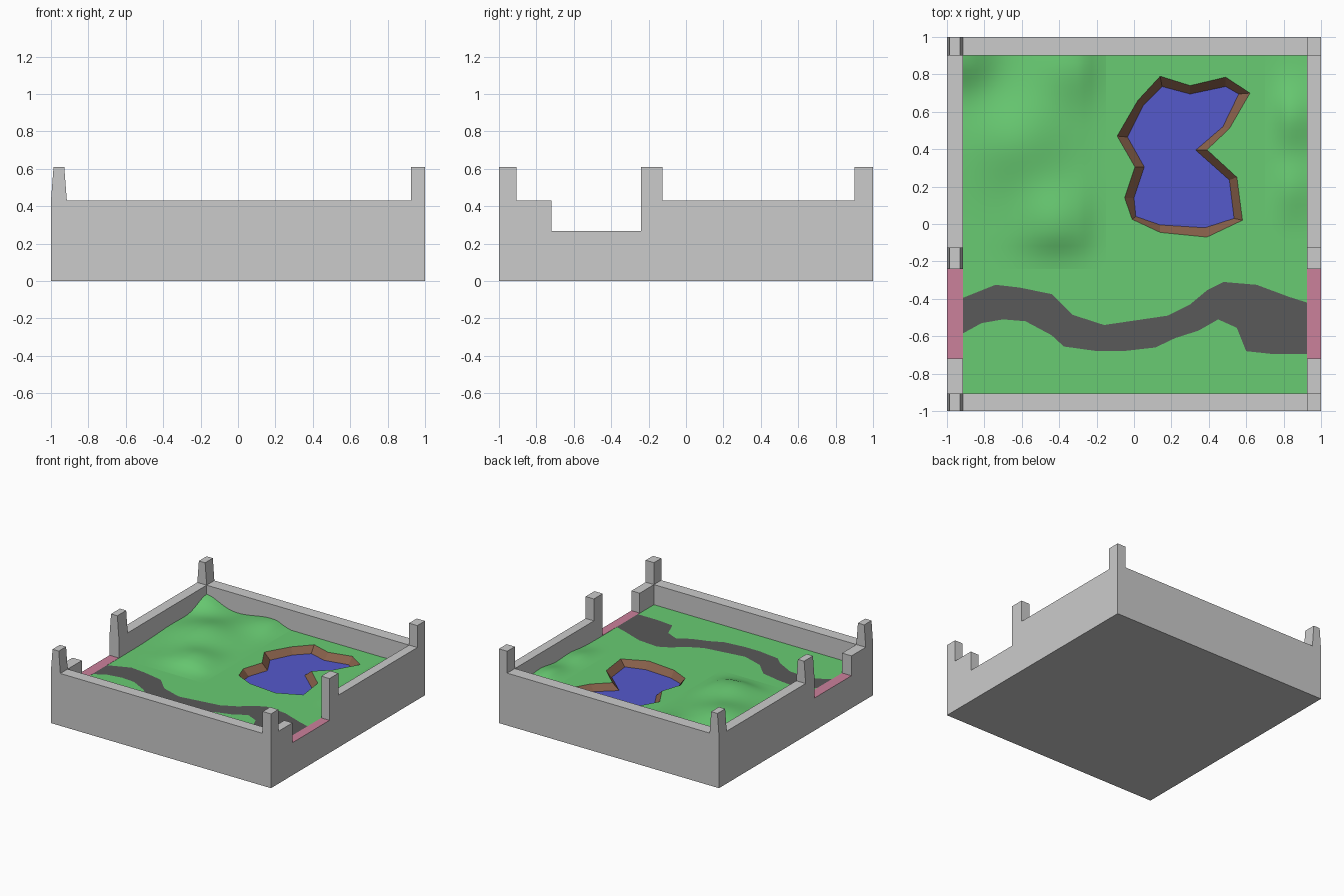
import bpy, bmesh
from math import exp

if "Cube" in bpy.data.objects:
    bpy.data.objects.remove(bpy.data.objects["Cube"])

GROUND, WATER, SILL, WALL, POST = 0.265, 0.215, 0.267, 0.43, 0.61


def material(name, rgb):
    m = bpy.data.materials.new(name)
    m.diffuse_color = (*rgb, 1)
    m.use_nodes = True
    m.node_tree.nodes["Principled BSDF"].inputs["Base Color"].default_value = m.diffuse_color
    return m


green = material("grass", (0.14, 0.60, 0.17))
blue = material("water", (0.09, 0.10, 0.60))
brown = material("earth", (0.25, 0.12, 0.07))
pink = material("sill", (0.60, 0.22, 0.33))
dark = material("asphalt", (0.10, 0.10, 0.10))


def finish(name, bm, mats=()):
    me = bpy.data.meshes.new(name)
    bm.to_mesh(me)
    bm.free()
    for m in mats:
        me.materials.append(m)
    ob = bpy.data.objects.new(name, me)
    bpy.context.collection.objects.link(ob)
    return ob


def box(name, x0, x1, y0, y1, z0, z1, taper=0.0):
    """Box with optional x taper at the top."""
    bm = bmesh.new()
    bmesh.ops.create_cube(bm, size=1)
    for v in bm.verts:
        t = taper if v.co.z > 0 else 0
        v.co = (x1 - t if v.co.x > 0 else x0 + t,
                y1 if v.co.y > 0 else y0,
                z1 if v.co.z > 0 else z0)
    return finish(name, bm)


def fill(name, loops, z, mat):
    """Flat sheet bounded by an outline and optional hole outlines."""
    bm = bmesh.new()
    edges = []
    for loop in loops:
        vs = [bm.verts.new((x, y, z)) for x, y in loop]
        edges += [bm.edges.new((vs[i - 1], vs[i])) for i in range(len(vs))]
    bmesh.ops.triangle_fill(bm, use_beauty=True, use_dissolve=False,
                            edges=edges, normal=(0, 0, 1))
    for f in bm.faces:
        f.normal_update()
        if f.normal.z < 0:
            f.normal_flip()
    return finish(name, bm, [mat])


# Base slab and long walls
box("base_slab", -0.95, 0.95, -0.95, 0.95, 0, 0.18)
box("front_wall", -1, 1, -1, -0.905, 0, WALL)
box("back_wall", -1, 1, 0.9, 1, 0, WALL)

# Side walls with gate openings, pink sills and raised posts
for side, x0, x1, taper in (("left", -1, -0.915, 0.014), ("right", 0.925, 1, 0)):
    box(side + "_wall_stub", x0, x1, -0.905, -0.72, 0, WALL)
    box(side + "_wall", x0, x1, -0.24, 0.9, 0, WALL)
    gate = box(side + "_gate_sill", x0, x1, -0.72, -0.24, 0, SILL)
    gate.data.materials.append(None)
    gate.data.materials.append(pink)
    for p in gate.data.polygons:
        p.material_index = int(p.normal.z > 0.5)
    for part, y0, y1 in (("front", -1, -0.905), ("gate", -0.24, -0.125), ("back", 0.9, 1)):
        box(f"{side}_{part}_post", x0, x1, y0, y1, WALL, POST, taper)

# Lake: rim outline, water outline, sloped bank between them
rim = [(-.09, .47), (.02, .66), (.14, .79), (.30, .74), (.49, .785), (.62, .70),
       (.51, .51), (.39, .397), (.55, .25), (.58, .02), (.39, -.07), (.14, -.045),
       (-.01, .025), (-.05, .14), (.005, .305)]
shore = [(-.035, .465), (.05, .635), (.15, .735), (.30, .695), (.49, .735), (.56, .695),
         (.475, .52), (.33, .395), (.51, .235), (.535, .03), (.38, -.02), (.14, -.005),
         (.01, .04), (0, .14), (.055, .305)]
fill("lake_water", [shore], WATER, blue)
bm = bmesh.new()
top = [bm.verts.new((x, y, GROUND)) for x, y in rim]
low = [bm.verts.new((x, y, WATER)) for x, y in shore]
for i in range(len(rim)):
    bm.faces.new((top[i - 1], top[i], low[i], low[i - 1]))
finish("lake_bank", bm, [brown])

# Flat grass with the lake cut out
fill("grass", [[(-.92, -.91), (.93, -.91), (.93, .905), (-.92, .905)], rim], GROUND, green)

# Winding road
far_edge = [(-.915, -.395), (-.74, -.325), (-.61, -.34), (-.44, -.375), (-.33, -.485),
            (-.16, -.54), (.01, -.515), (.18, -.49), (.30, -.43), (.39, -.355),
            (.48, -.31), (.655, -.325), (.83, -.39), (.925, -.42)]
near_edge = [(-.915, -.585), (-.815, -.53), (-.70, -.51), (-.58, -.52), (-.44, -.595),
             (-.375, -.655), (-.195, -.68), (-.06, -.68), (.115, -.66), (.22, -.61),
             (.345, -.57), (.45, -.51), (.55, -.555), (.60, -.68), (.74, -.695), (.925, -.695)]
fill("road", [near_edge + far_edge[::-1]], GROUND + 0.002, dark)


# Rolling hills: soft bumps that fade out toward the open edges
def hills(name, x0, x1, y0, y1, nx, ny, bumps, open_x):
    bm = bmesh.new()
    rows = []
    for j in range(ny + 1):
        row = []
        for i in range(nx + 1):
            x, y = x0 + (x1 - x0) * i / nx, y0 + (y1 - y0) * j / ny
            h = sum(a * exp(-((x - cx) ** 2 + (y - cy) ** 2) / r ** 2) for cx, cy, r, a in bumps)
            fade = min(1, abs(x - open_x) / 0.12) * min(1, (y - y0) / 0.15)
            row.append(bm.verts.new((x, y, GROUND + 0.001 + h * fade)))
        rows.append(row)
    for j in range(ny):
        for i in range(nx):
            f = bm.faces.new((rows[j][i], rows[j][i + 1], rows[j + 1][i + 1], rows[j + 1][i]))
            f.smooth = True
    finish(name, bm, [green])


hills("large_hills", -.917, -.15, -.24, .902, 20, 28,
      [(-.62, .45, .25, .07), (-.42, .02, .2, .06), (-.92, .9, .16, .09), (-.33, .85, .2, .05)], -.15)
hills("small_hills", .70, .927, -.12, .902, 8, 28,
      [(.84, .2, .15, .03), (.84, .58, .17, .05)], .70)
